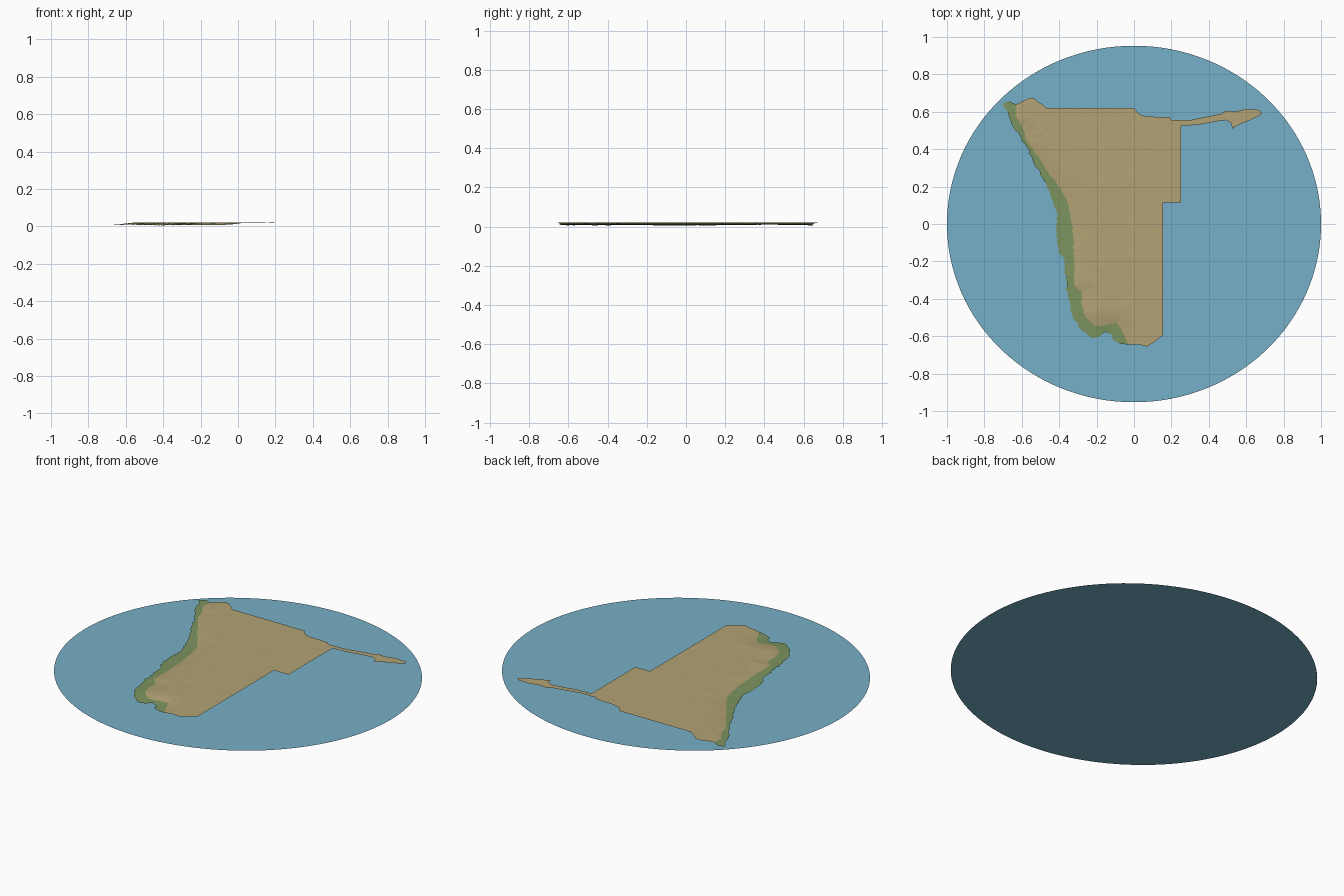
import bpy
import bmesh
import random
from mathutils import Vector, noise
from mathutils.geometry import intersect_point_line

random.seed(4)
cube = bpy.data.objects.get("Cube")
if cube:
    bpy.data.objects.remove(cube)

CELL = 0.015

# Northern and southern ends shared by the coast and the inland border
NORTH, SOUTH = (-.63, .64), (-.03, -.645)

# Seaward edge of the coastal plain, north to south
COAST = [(-.66, .655), (-.69, .65), (-.7, .635), (-.67, .58), (-.645, .52), (-.58, .42),
         (-.52, .3), (-.455, .18), (-.425, .1), (-.41, .06), (-.415, -.02), (-.41, -.12),
         (-.37, -.2), (-.365, -.3), (-.355, -.38), (-.34, -.45), (-.32, -.51), (-.27, -.575),
         (-.22, -.61), (-.18, -.6), (-.15, -.575), (-.12, -.59), (-.11, -.62), (-.07, -.64)]

# Foot of the escarpment, north to south
BORDER = [(-.635, .58), (-.6, .53), (-.575, .45), (-.52, .37), (-.47, .29), (-.41, .21),
          (-.36, .13), (-.34, .04), (-.325, -.05), (-.32, -.2), (-.32, -.33), (-.28, -.36),
          (-.28, -.43), (-.26, -.5), (-.2, -.55), (-.15, -.54), (-.09, -.53), (-.06, -.58)]

# Land boundary from the south, up the straight east side, round the panhandle, to the north-west
EAST = [(.03, -.645), (.07, -.655), (.11, -.63), (.155, -.595), (.155, .115), (.25, .115),
        (.25, .525), (.34, .53), (.45, .55), (.49, .555), (.52, .54), (.525, .51), (.57, .535),
        (.62, .555), (.66, .575), (.685, .59), (.67, .61), (.6, .615), (.54, .6), (.49, .605),
        (.47, .59), (.37, .57), (.3, .555), (.2, .555), (.19, .57), (.07, .575), (.03, .585),
        (0, .62), (-.47, .62), (-.49, .64), (-.51, .65), (-.53, .67), (-.56, .675), (-.6, .655)]


def flat_colour(name, rgb):
    mat = bpy.data.materials.new(name)
    mat.use_nodes = True
    mat.diffuse_color = (*rgb, 1)
    node = next(n for n in mat.node_tree.nodes if n.type == 'BSDF_PRINCIPLED')
    node.inputs["Base Color"].default_value = (*rgb, 1)
    node.inputs["Roughness"].default_value = 0.9
    return mat


def ragged(points, step, amount):
    """Split a path into short pieces and shift the new points a little."""
    result = []
    for start, end in zip(points, points[1:]):
        a, b = Vector(start), Vector(end)
        count = max(1, round((b - a).length / step))
        result.append(a)
        for i in range(1, count):
            shift = Vector((random.uniform(-amount, amount), 0))
            result.append(a.lerp(b, i / count) + shift)
    result.append(Vector(points[-1]))
    return result


def path_distance(point, path):
    best = 10.0
    for a, b in zip(path, path[1:]):
        near, t = intersect_point_line(point, a, b)
        near = a if t < 0 else b if t > 1 else near
        best = min(best, (Vector(near[:2]) - point).length)
    return best


foot = [Vector(p) for p in [NORTH] + BORDER + [SOUTH]]


def plain_height(point):
    return max(0.004, 0.011 - 0.07 * path_distance(point, foot))


def plateau_height(point):
    if point.x > 0.2:
        return 0.02
    distance = path_distance(point, foot)
    rise = min(1.0, distance / 0.1)
    rise = rise * (2 - rise)
    # Ridges are strongest just above the escarpment and fade inland
    rugged = 0.0007 + 0.0025 * rise * max(0.0, 1 - distance / 0.2)
    relief = noise.noise(Vector((point.x * 22, point.y * 16, 1.5)))
    relief += 0.5 * noise.noise(Vector((point.x * 50, point.y * 40, 6)))
    fade = min(1.0, distance / 0.03)
    return 0.011 + 0.009 * rise + rugged * relief * fade


def add_object(name, bm, mat):
    mesh = bpy.data.meshes.new(name)
    bm.to_mesh(mesh)
    bm.free()
    mesh.materials.append(mat)
    obj = bpy.data.objects.new(name, mesh)
    bpy.context.collection.objects.link(obj)
    return obj


def terrain(name, outline, height, mat):
    """Fill an outline, cut it into a fine grid and lift it to the height rule."""
    bm = bmesh.new()
    face = bm.faces.new([bm.verts.new((p.x, p.y, 0)) for p in outline])
    face.normal_update()
    bmesh.ops.triangulate(bm, faces=[face], ngon_method='EAR_CLIP')
    for axis in (Vector((1, 0, 0)), Vector((0, 1, 0))):
        for i in range(-47, 47):
            geom = bm.verts[:] + bm.edges[:] + bm.faces[:]
            bmesh.ops.bisect_plane(bm, geom=geom, dist=0.00001,
                                   plane_co=axis * (i + 0.5) * CELL, plane_no=axis)
    for v in bm.verts:
        v.co.z = height(v.co.xy)
    for f in bm.faces:
        f.normal_update()
        if f.normal.z < 0:
            f.normal_flip()
        f.smooth = True
    return add_object(name, bm, mat)


water = flat_colour("sea blue", (.18, .43, .57))
green = flat_colour("coast green", (.205, .296, .115))
sand = flat_colour("sand brown", (.45, .365, .175))

# Thin oval sheet of sea
bm = bmesh.new()
bmesh.ops.create_circle(bm, cap_ends=True, segments=128, radius=1)
bmesh.ops.scale(bm, vec=(1, 0.953, 1), verts=bm.verts)
add_object("sea_disc", bm, water)

# Land: low coastal plain and raised inland plateau, sharing one edge
shore = ragged([NORTH] + COAST + [SOUTH], 0.012, 0.007)
inner = ragged([NORTH] + BORDER + [SOUTH], 0.012, 0.004)
foot = inner
side = [Vector(p) for p in EAST]
terrain("coastal_plain", shore + inner[-2:0:-1], plain_height, green)
terrain("inland_plateau", inner + side, plateau_height, sand)
